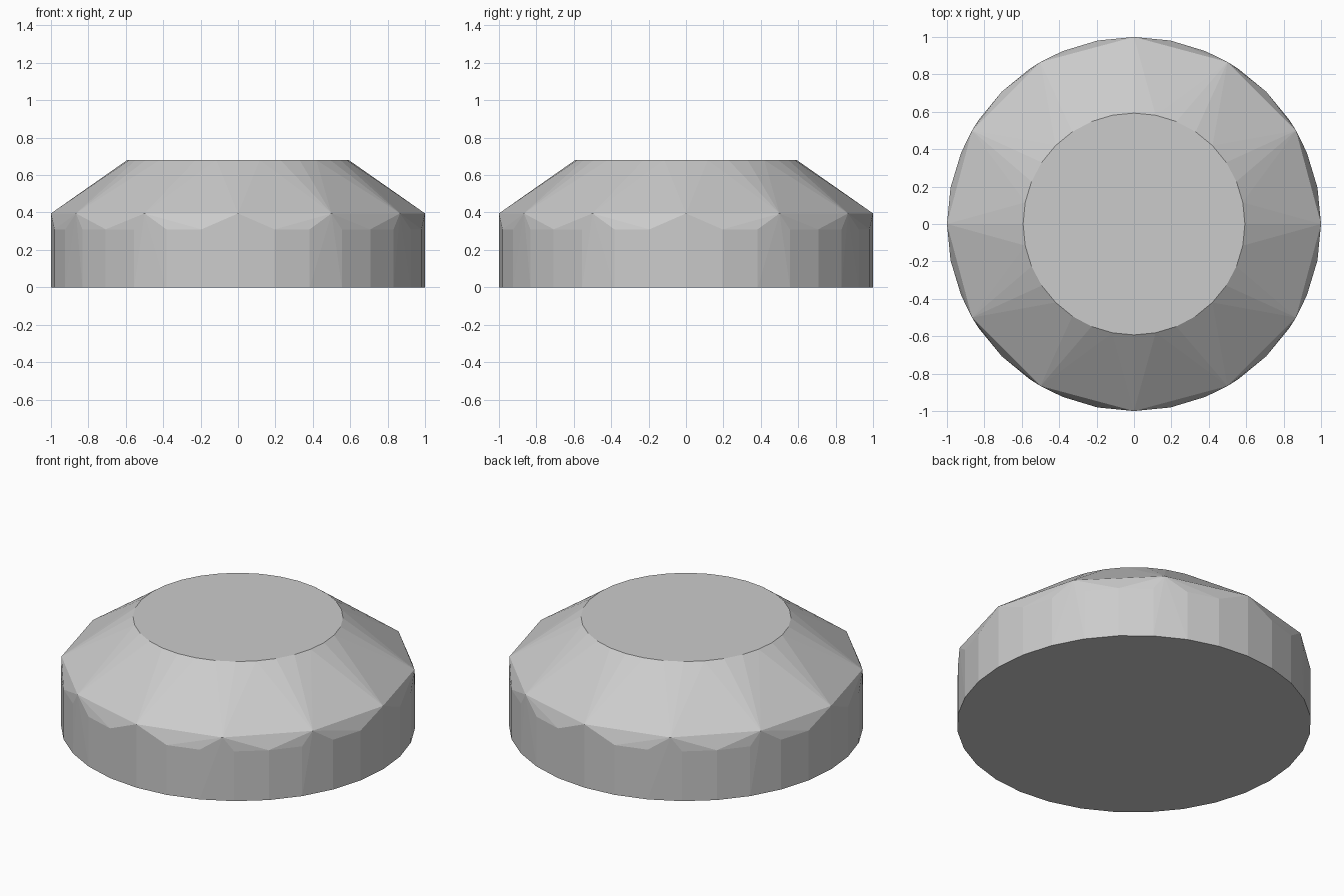
import bpy, bmesh
from math import sin, cos, pi, radians

if "Cube" in bpy.data.objects:
    bpy.data.objects.remove(bpy.data.objects["Cube"])

# (sides, radius, height) of each ring the hull is stretched over
RINGS = [
    (32, 1.0, 0.0),     # base
    (32, 1.0, 0.31),    # top of straight wall
    (12, 1.0, 0.395),   # coarse shoulder
    (32, 0.593, 0.68),  # flat top
]

bm = bmesh.new()
for sides, radius, z in RINGS:
    for i in range(sides):
        a = 2 * pi * i / sides
        bm.verts.new((radius * sin(a), radius * cos(a), z))

# Faceted skin around the rings
hull = bmesh.ops.convex_hull(bm, input=bm.verts[:])
loose = [v for v in bm.verts if not v.link_faces]
bmesh.ops.delete(bm, geom=loose, context='VERTS')
bmesh.ops.dissolve_limit(bm, angle_limit=radians(0.1),
                         verts=bm.verts[:], edges=bm.edges[:])
bmesh.ops.recalc_face_normals(bm, faces=bm.faces[:])

mesh = bpy.data.meshes.new("faceted_disc")
bm.to_mesh(mesh)
bm.free()
obj = bpy.data.objects.new("faceted_disc", mesh)
bpy.context.collection.objects.link(obj)
